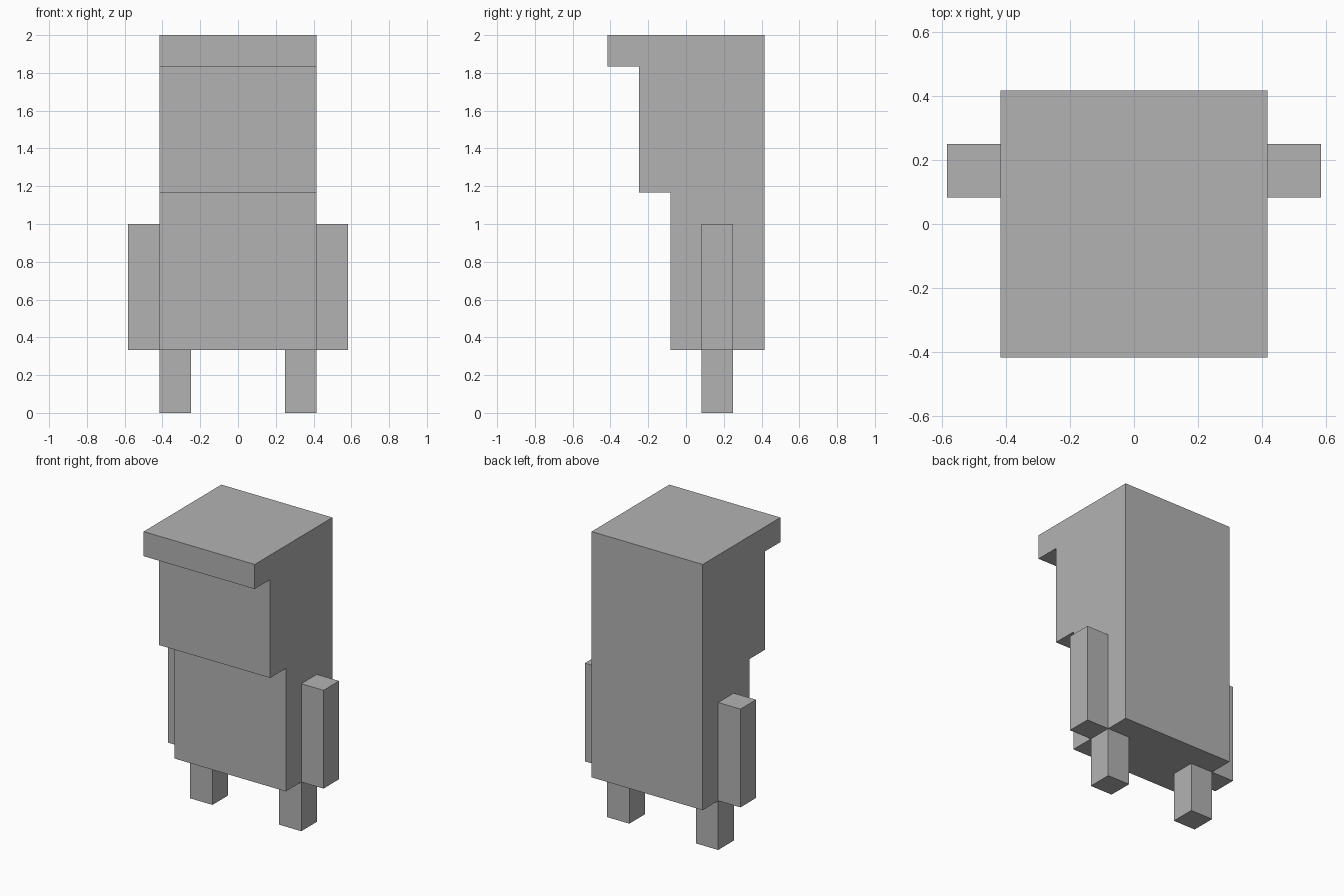
import bpy
import bmesh

U = 1 / 6  # grid unit: the figure is twelve units tall

default_cube = bpy.data.objects.get("Cube")
if default_cube:
    bpy.data.objects.remove(default_cube, do_unlink=True)

grey = bpy.data.materials.new("plain_grey")
grey.use_nodes = True
grey.diffuse_color = (0.45, 0.45, 0.45, 1)
grey.node_tree.nodes["Principled BSDF"].inputs["Base Color"].default_value = grey.diffuse_color


def extrude_profile(name, profile, x_min, x_max):
    """Extrude a (y, z) side profile across x; all values in grid units."""
    bm = bmesh.new()
    side = bm.faces.new([bm.verts.new((x_min * U, y * U, z * U)) for y, z in profile])
    result = bmesh.ops.extrude_face_region(bm, geom=[side], use_keep_orig=True)
    moved = [v for v in result["geom"] if isinstance(v, bmesh.types.BMVert)]
    bmesh.ops.translate(bm, verts=moved, vec=((x_max - x_min) * U, 0, 0))
    bmesh.ops.recalc_face_normals(bm, faces=bm.faces)
    mesh = bpy.data.meshes.new(name)
    bm.to_mesh(mesh)
    bm.free()
    mesh.materials.append(grey)
    obj = bpy.data.objects.new(name, mesh)
    bpy.context.collection.objects.link(obj)
    return obj


def box(name, x, y, z):
    """Box from (min, max) ranges in grid units."""
    profile = [(y[0], z[0]), (y[1], z[0]), (y[1], z[1]), (y[0], z[1])]
    return extrude_profile(name, profile, *x)


# Torso, head and overhanging brim share one stepped side profile
stepped = [(2.5, 2), (2.5, 12), (-2.5, 12), (-2.5, 11),
           (-1.5, 11), (-1.5, 7), (-0.5, 7), (-0.5, 2)]
extrude_profile("torso_head_and_brim", stepped, -2.5, 2.5)

# Arms and legs, mirrored left and right
for side, s in (("left", 1), ("right", -1)):
    box(side + "_arm", sorted((2.5 * s, 3.5 * s)), (0.5, 1.5), (2, 6))
    box(side + "_leg", sorted((1.5 * s, 2.5 * s)), (0.5, 1.5), (0, 2))
